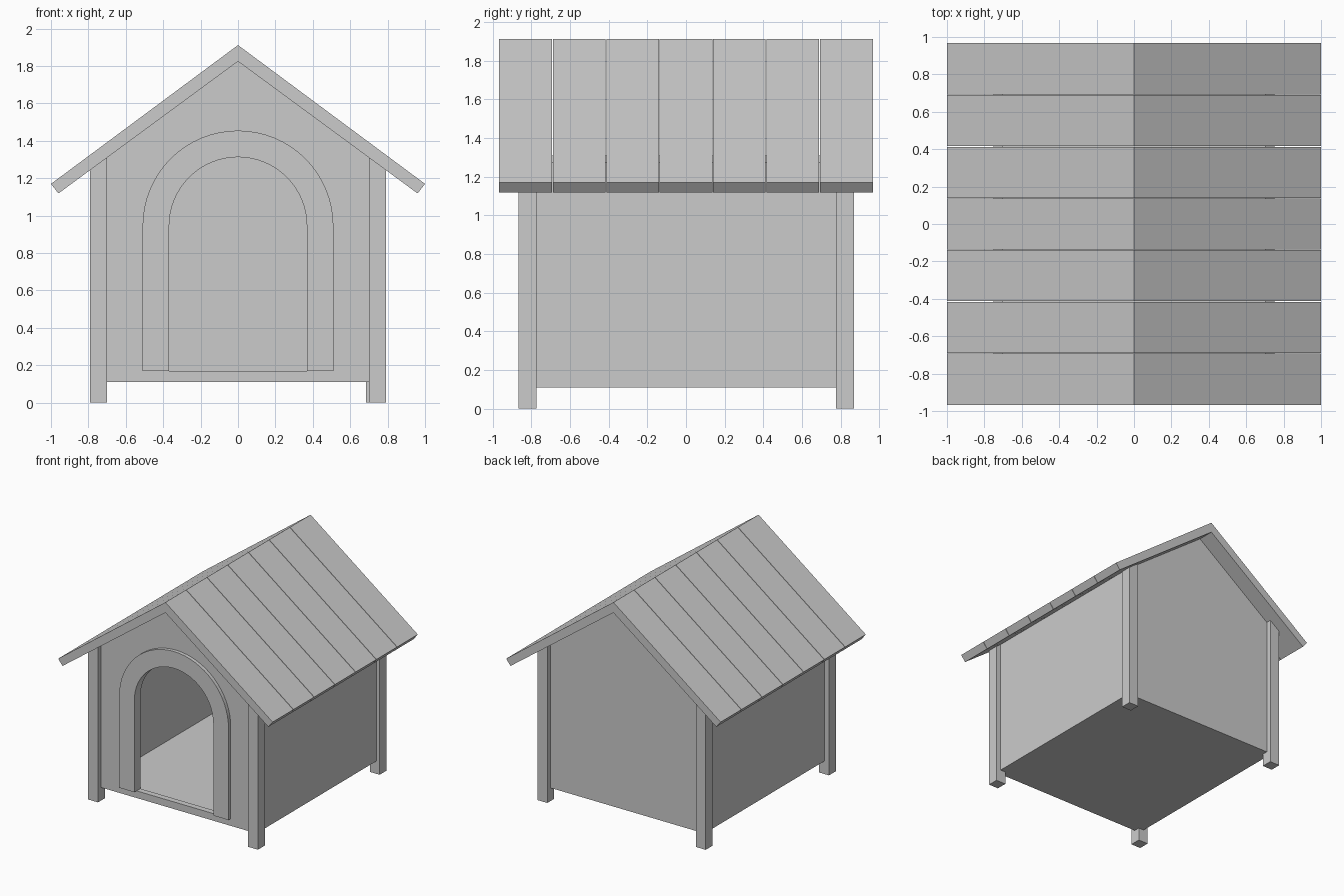
import bpy, bmesh
from math import sin, cos, pi

if "Cube" in bpy.data.objects:
    bpy.data.objects.remove(bpy.data.objects["Cube"])


def extrude(name, profile, y0, y1):
    """Solid made from an x-z outline swept from y0 to y1."""
    bm = bmesh.new()
    face = bm.faces.new([bm.verts.new((x, y0, z)) for x, z in profile])
    res = bmesh.ops.extrude_face_region(bm, geom=[face])
    moved = [v for v in res["geom"] if isinstance(v, bmesh.types.BMVert)]
    bmesh.ops.translate(bm, verts=moved, vec=(0, y1 - y0, 0))
    bmesh.ops.recalc_face_normals(bm, faces=bm.faces)
    mesh = bpy.data.meshes.new(name)
    bm.to_mesh(mesh)
    bm.free()
    ob = bpy.data.objects.new(name, mesh)
    bpy.context.collection.objects.link(ob)
    return ob


def under_roof(x):
    return 1.825 - 0.735 * abs(x)


def arch(r, bottom, spring=0.945, n=32):
    """Arch outline running from the left foot over the top to the right foot."""
    curve = [(-r * cos(pi * i / n), spring + r * sin(pi * i / n)) for i in range(n + 1)]
    return [(-r, bottom)] + curve + [(r, bottom)]


def rect(x0, x1, z0, z1):
    return [(x0, z0), (x1, z0), (x1, z1), (x0, z1)]


BASE, SILL = 0.11, 0.17
WX, WY, T = 0.75, 0.825, 0.05
DOOR = 0.368
eave = under_roof(WX)

# Front wall with arched doorway, and the sill board under it
extrude("front_wall", [(-WX, SILL)] + arch(DOOR, SILL) +
        [(WX, SILL), (WX, eave), (0, under_roof(0)), (-WX, eave)], -WY, -WY + T)
extrude("front_sill", rect(-WX, WX, BASE, SILL), -WY, -WY + T)

# Raised door surround
extrude("door_frame", arch(0.51, SILL) + arch(DOOR, SILL)[::-1], -WY - 0.03, -WY)

# Back wall
extrude("back_wall", [(-WX, BASE), (WX, BASE), (WX, eave), (0, under_roof(0)), (-WX, eave)],
        WY - T, WY)

# Floor
extrude("floor", rect(-WX + T, WX - T, BASE, 0.165), -WY + T, WY - T)

for side, s in (("left", -1), ("right", 1)):
    # Side walls
    xi = WX - T
    extrude(side + "_wall", [(s * xi, BASE), (s * WX, BASE), (s * WX, eave),
                             (s * xi, under_roof(xi))], -WY + T, WY - T)
    # Corner posts, tops cut to the roof slope
    for end, y in (("front", -0.82), ("back", 0.823)):
        a = 0.685 if (side, end) == ("right", "back") else 0.70
        b = a + 0.092
        extrude(f"{end}_{side}_post", [(s * a, 0), (s * b, 0), (s * b, under_roof(b)),
                                       (s * a, under_roof(a))], y - 0.046, y + 0.046)
    # Roof planks with hairline gaps
    half, count, gap = 0.967, 7, 0.004
    w = 2 * half / count
    for i in range(count):
        y = -half + i * w
        extrude(f"{side}_roof_plank_{i + 1}",
                [(0, 1.912), (s * 1.0, 1.17), (s * 0.96, 1.119), (0, 1.825)],
                y + (gap / 2 if i else 0), y + w - (gap / 2 if i < count - 1 else 0))
